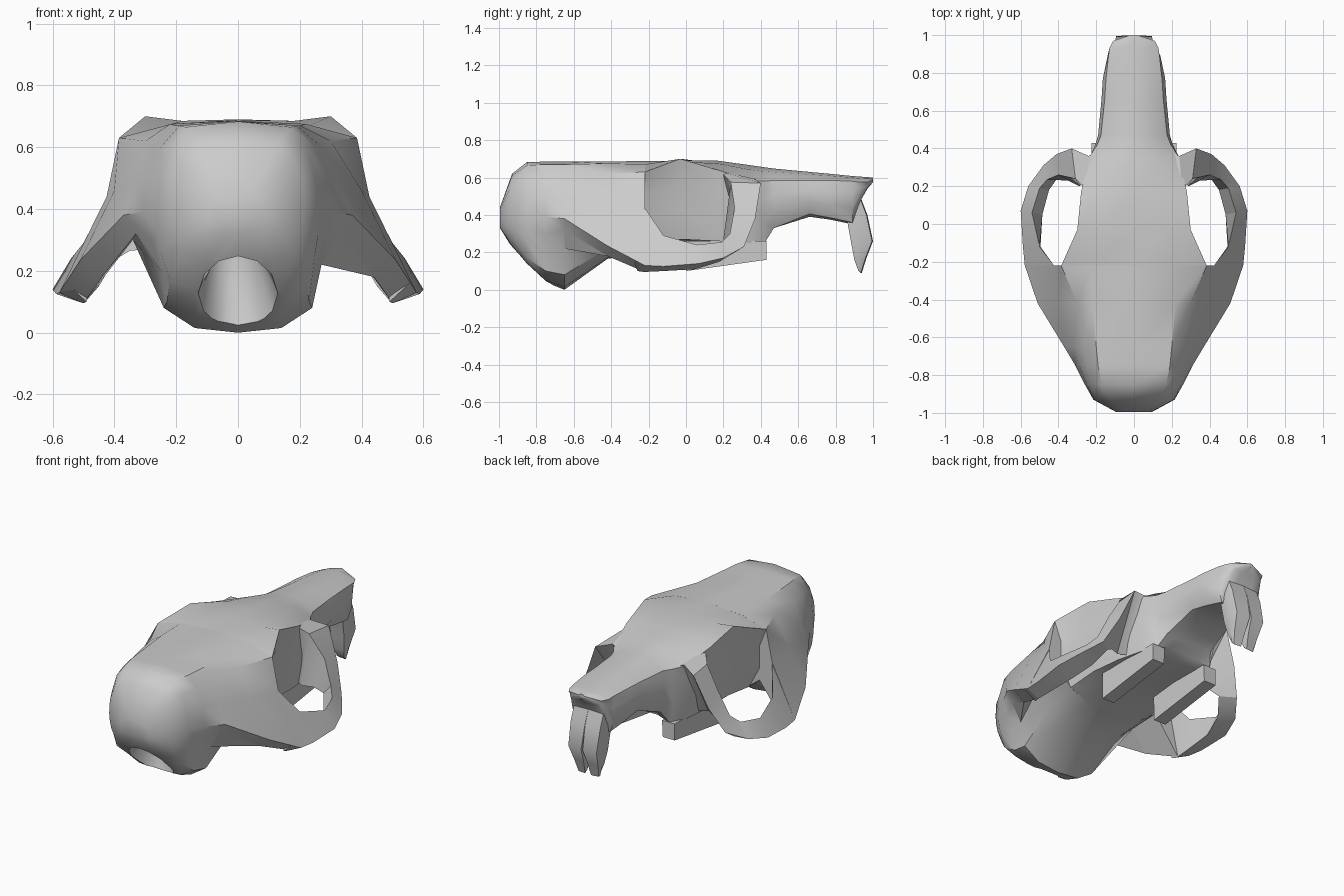
import bpy
import bmesh
from math import radians

cube = bpy.data.objects.get("Cube")
if cube:
    bpy.data.objects.remove(cube, do_unlink=True)

BONE = (0.6, 0.6, 0.6, 1.0)
bone = bpy.data.materials.new("bone grey")
bone.use_nodes = True
bone.diffuse_color = BONE
bone.node_tree.nodes["Principled BSDF"].inputs["Base Color"].default_value = BONE


def loft(name, rings, angle=35):
    """Skin a row of equal closed rings and cap both ends."""
    bm = bmesh.new()
    loops = [[bm.verts.new(point) for point in ring] for ring in rings]
    count = len(loops[0])
    for first, second in zip(loops, loops[1:]):
        for i in range(count):
            j = (i + 1) % count
            bm.faces.new((first[i], first[j], second[j], second[i]))
    bm.faces.new(loops[0][::-1])
    bm.faces.new(loops[-1])
    bmesh.ops.recalc_face_normals(bm, faces=bm.faces)
    mesh = bpy.data.meshes.new(name)
    bm.to_mesh(mesh)
    bm.free()
    mesh.materials.append(bone)
    obj = bpy.data.objects.new(name, mesh)
    bpy.context.collection.objects.link(obj)
    smooth(obj, angle)
    return obj


def smooth(obj, angle):
    bpy.ops.object.select_all(action="DESELECT")
    obj.select_set(True)
    bpy.context.view_layer.objects.active = obj
    bpy.ops.object.shade_smooth_by_angle(angle=radians(angle))


def symmetric_ring(y, half):
    """Close a half profile, given from top centre to bottom centre."""
    left = [(x, y, z) for x, z in half]
    right = [(-x, y, z) for x, z in half[-2:0:-1]]
    return left + right


def pair(name, rings, angle=35):
    """Make a left part and its mirrored right twin."""
    loft("left_" + name, rings, angle)
    loft("right_" + name, [[(-x, y, z) for x, y, z in ring] for ring in rings], angle)


# Braincase: rounded at the back, flaring into the cheek roots at the front
braincase_profiles = {
    -.995: [(0, .44), (.04, .44), (.07, .43), (.09, .41), (.095, .385),
            (.09, .365), (.08, .35), (.06, .34), (.04, .335), (0, .33)],
    -.93: [(0, .62), (.13, .61), (.18, .56), (.21, .48), (.215, .4),
           (.21, .35), (.2, .31), (.18, .27), (.11, .235), (0, .225)],
    -.85: [(0, .683), (.17, .665), (.22, .6), (.25, .5), (.26, .4),
           (.26, .32), (.25, .26), (.22, .17), (.14, .14), (0, .13)],
    -.75: [(0, .685), (.19, .67), (.25, .6), (.29, .5), (.31, .39),
           (.28, .3), (.25, .2), (.23, .1), (.14, .05), (0, .04)],
    -.65: [(0, .685), (.2, .67), (.27, .6), (.32, .5), (.37, .38),
           (.33, .32), (.27, .22), (.24, .08), (.14, .015), (0, 0)],
    -.42: [(0, .686), (.22, .675), (.3, .62), (.4, .46), (.51, .235),
           (.44, .18), (.34, .3), (.25, .22), (.14, .17), (0, .165)],
    -.22: [(0, .688), (.231, .671), (.385, .63), (.425, .44), (.578, .13),
           (.5, .095), (.34, .31), (.25, .24), (.14, .2), (0, .2)],
}
braincase = loft("braincase", [symmetric_ring(y, half)
                               for y, half in braincase_profiles.items()])

# Spinal opening: a cone bored into the lower back
bpy.ops.mesh.primitive_cone_add(vertices=12, radius1=.145, radius2=0, depth=.4,
                                location=(0, -.733, .242), rotation=(-.74, 0, 0))
bore = bpy.context.object
bore.name = "spinal_opening_cutter"
bore.scale.y = 1.3
bore.hide_render = True
bore.data.materials.append(bone)
cut = braincase.modifiers.new("spinal_opening", "BOOLEAN")
cut.operation = "DIFFERENCE"
cut.solver = "EXACT"
cut.object = bore
bpy.context.view_layer.objects.active = braincase
bpy.ops.object.modifier_apply(modifier=cut.name)
bpy.data.objects.remove(bore, do_unlink=True)
smooth(braincase, 52)


# Brow and snout: roof, side rim, bulging wall, rounded base and palate
def snout_ring(y, top, rim_x, rim_z, wall_x, base_x, base_z, bottom):
    roof = min(top - .005, top - (top - rim_z) * .3)
    height = rim_z - base_z
    return symmetric_ring(y, [(0, top), (rim_x * .6, roof), (rim_x, rim_z),
                              (wall_x, rim_z - height * .3),
                              (wall_x, rim_z - height * .65), (base_x, base_z),
                              (base_x * .55, bottom), (0, bottom)])


snout_stations = [
    (-.22, .688, .385, .63, .34, .27, .25, .2),
    (-.03, .69, .3, .7, .28, .265, .27, .24),
    (.17, .69, .28, .64, .275, .255, .26, .26),
    (.35, .665, .24, .585, .235, .225, .25, .26),
    (.42, .655, .195, .58, .205, .19, .25, .28),
    (.47, .648, .175, .585, .19, .155, .33, .33),
    (.66, .63, .155, .585, .172, .135, .405, .39),
    (.77, .62, .148, .585, .165, .13, .385, .375),
    (.89, .608, .135, .58, .14, .115, .36, .35),
    (.93, .605, .13, .575, .12, .1, .47, .47),
    (.97, .602, .11, .575, .1, .085, .545, .54),
    (1.0, .6, .02, .59, .02, .02, .58, .575),
]
loft("brow_and_snout", [snout_ring(*station) for station in snout_stations], 40)

# Cheek arches: triangular bar (outer edge, orbit rim, inner edge), whose
# front end widens into a plate rooted on the upper jaw
pair("cheek_arch", [
    [(.555, -.28, .16), (.43, -.25, .41), (.49, -.26, .1)],
    [(.578, -.22, .13), (.427, -.215, .43), (.5, -.225, .095)],
    [(.588, -.12, .125), (.5, -.12, .29), (.495, -.12, .1)],
    [(.6, .07, .14), (.54, .06, .24), (.485, .05, .11)],
    [(.56, .2, .17), (.5, .19, .255), (.45, .18, .15)],
    [(.48, .31, .23), (.46, .235, .3), (.4, .25, .235)],
    [(.41, .37, .38), (.4, .26, .44), (.35, .23, .265)],
    [(.33, .4, .57), (.31, .24, .575), (.29, .2, .27)],
    [(.24, .36, .595), (.255, .18, .635), (.2, .26, .265)],
    [(.15, .4, .58), (.18, .2, .62), (.12, .3, .28)],
], 25)

# Molar rows: tapered slabs under the palate
pair("molar_row", [
    [(.14, y, top), (.225, y, top), (.225, y, low), (.145, y, low)]
    for y, top, low in [(0, .26, .1), (.43, .26, .16)]
])

# Incisors: curved, narrowing to a chisel tip
incisor_path = [  # front y, front z, back y, back z, inner x, outer x
    (.92, .53, .84, .44, 0, .11),
    (.97, .4, .865, .35, .001, .11),
    (1.0, .26, .885, .24, .005, .105),
    (.965, .17, .9, .16, .012, .09),
    (.94, .09, .92, .105, .02, .075),
]
pair("incisor", [
    [(inner, fy, fz), (outer * .9, fy - .005, fz),
     (outer, (fy + by) / 2, (fz + bz) / 2),
     (outer * .9, by, bz), (inner, by, bz)]
    for fy, fz, by, bz, inner, outer in incisor_path
], 55)
